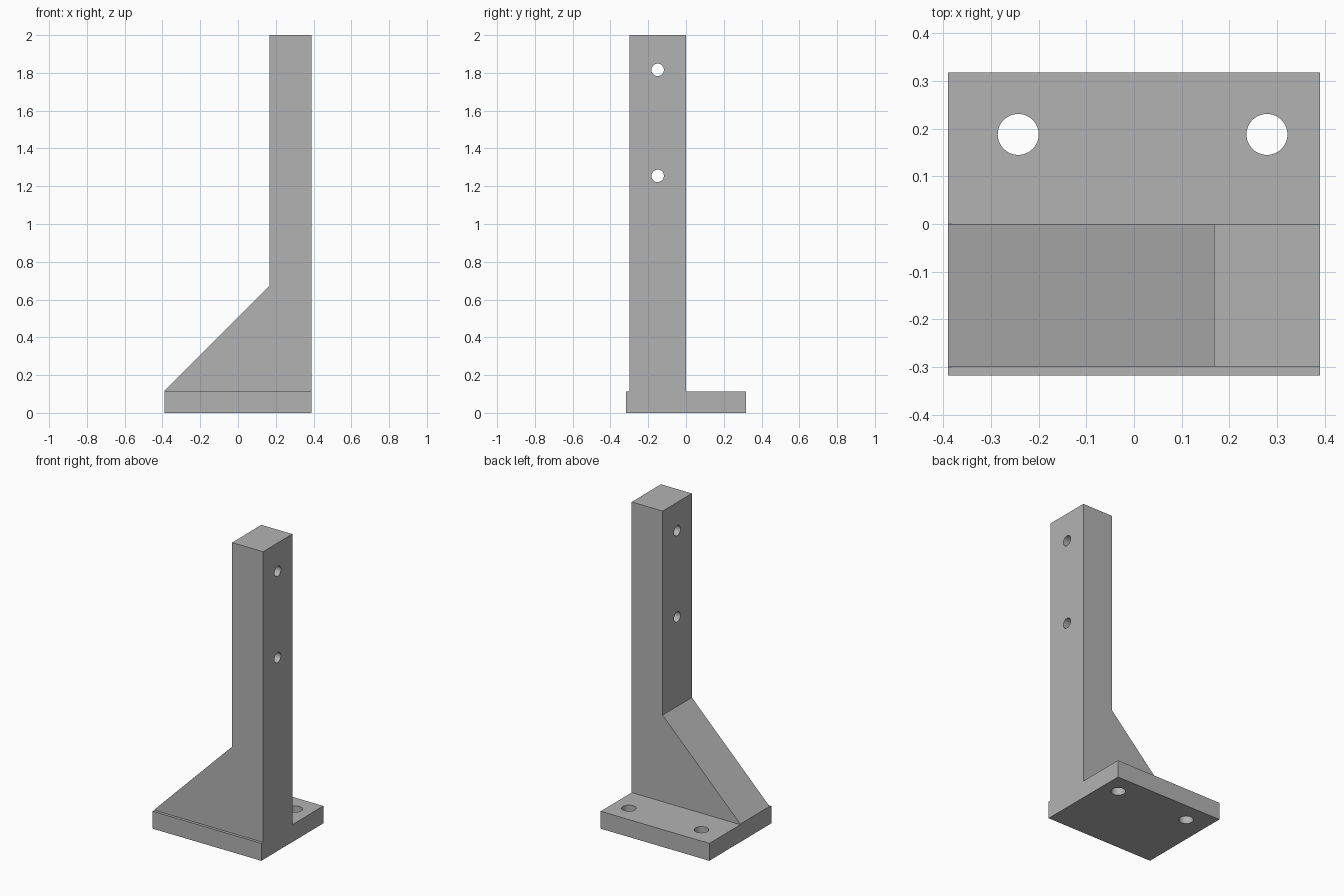
import bpy
import bmesh
from math import pi
from mathutils import Matrix, Vector

cube = bpy.data.objects.get("Cube")
if cube:
    bpy.data.objects.remove(cube, do_unlink=True)

HALF_X, HALF_Y = 0.39, 0.318
PLATE_TOP = 0.113
POST_X = 0.168
POST_FRONT = -0.30

grey = bpy.data.materials.new("plain grey")
grey.use_nodes = True
colour = (0.45, 0.45, 0.45, 1)
grey.diffuse_color = colour
grey.node_tree.nodes["Principled BSDF"].inputs["Base Color"].default_value = colour


def add_object(name, bm):
    mesh = bpy.data.meshes.new(name)
    bmesh.ops.recalc_face_normals(bm, faces=bm.faces)
    bm.to_mesh(mesh)
    bm.free()
    mesh.materials.append(grey)
    obj = bpy.data.objects.new(name, mesh)
    bpy.context.collection.objects.link(obj)
    return obj


def extrude_profile(name, points, y0, y1):
    """Prism from an x-z outline, running from y0 to y1."""
    bm = bmesh.new()
    face = bm.faces.new([bm.verts.new((x, y0, z)) for x, z in points])
    new = bmesh.ops.extrude_face_region(bm, geom=[face])["geom"]
    verts = [g for g in new if isinstance(g, bmesh.types.BMVert)]
    bmesh.ops.translate(bm, verts=verts, vec=Vector((0, y1 - y0, 0)))
    return add_object(name, bm)


def hole_cutter(name, centre, radius, axis):
    bm = bmesh.new()
    turn = Matrix.Rotation(pi / 2, 4, "Y") if axis == "X" else Matrix()
    bmesh.ops.create_cone(bm, cap_ends=True, segments=48, radius1=radius,
                          radius2=radius, depth=0.6,
                          matrix=Matrix.Translation(centre) @ turn)
    return add_object(name, bm)


def combine(target, tool, operation):
    """Apply a boolean and remove the tool."""
    tool.hide_render = True
    mod = target.modifiers.new(operation.lower(), "BOOLEAN")
    mod.operation = operation
    mod.solver = "EXACT"
    mod.object = tool
    bpy.context.view_layer.objects.active = target
    bpy.ops.object.modifier_apply(modifier=mod.name)
    bpy.data.objects.remove(tool, do_unlink=True)


# Base plate
bracket = extrude_profile(
    "bracket",
    [(-HALF_X, 0), (HALF_X, 0), (HALF_X, PLATE_TOP), (-HALF_X, PLATE_TOP)],
    -HALF_Y, HALF_Y)

# Upright post with sloping brace, sunk into the plate and joined to it
post = extrude_profile(
    "braced_post",
    [(-HALF_X, 0.05), (HALF_X, 0.05), (HALF_X, 2), (POST_X, 2),
     (POST_X, 0.675), (-HALF_X, 0.117)],
    POST_FRONT, 0)
combine(bracket, post, "UNION")

# Mounting holes down through the plate
for x in (-0.243, 0.279):
    combine(bracket, hole_cutter("plate_hole", (x, 0.188, 0.05), 0.043, "Z"),
            "DIFFERENCE")

# Holes across the post
for z in (1.255, 1.816):
    combine(bracket, hole_cutter("post_hole", (0.28, -0.15, z), 0.033, "X"),
            "DIFFERENCE")

# Smooth hole walls, sharp edges elsewhere
bpy.ops.object.select_all(action="DESELECT")
bracket.select_set(True)
bpy.context.view_layer.objects.active = bracket
bpy.ops.object.shade_smooth_by_angle(angle=pi / 6)
